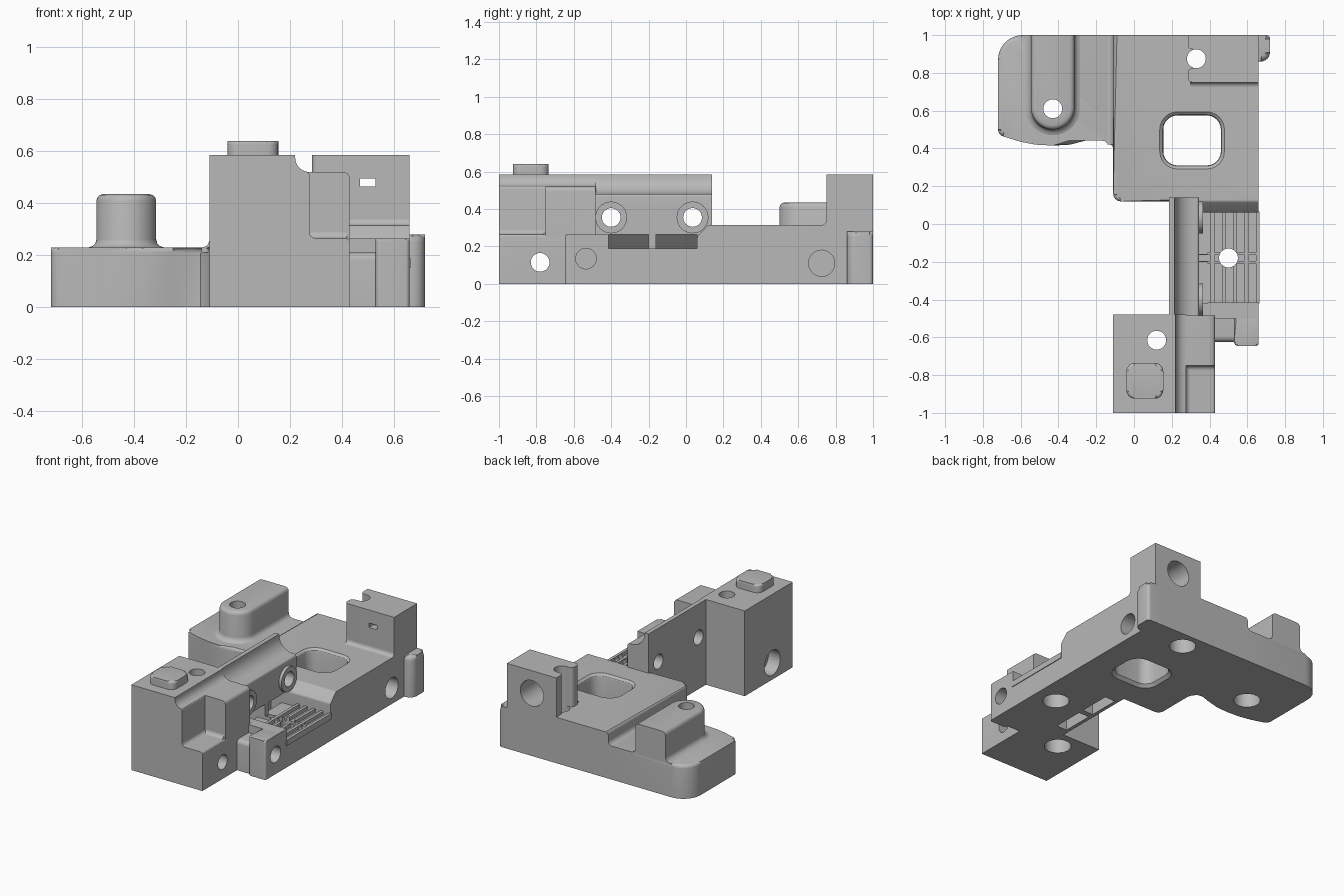
import bpy, bmesh, math
from mathutils import Vector

if "Cube" in bpy.data.objects:
    bpy.data.objects.remove(bpy.data.objects["Cube"], do_unlink=True)

grey = bpy.data.materials.new("plain grey")
grey.use_nodes = True
grey.diffuse_color = (0.48, 0.48, 0.48, 1)
grey.node_tree.nodes["Principled BSDF"].inputs["Base Color"].default_value = grey.diffuse_color

parts, cutters = [], []


def outline(pts, steps=6):
    """Closed 2D outline; a third value on a point is its corner radius."""
    out, n = [], len(pts)
    for i, p in enumerate(pts):
        c = Vector(p[:2])
        if len(p) < 3 or p[2] <= 0:
            out.append(c)
            continue
        d1 = (Vector(pts[i - 1][:2]) - c).normalized()
        d2 = (Vector(pts[(i + 1) % n][:2]) - c).normalized()
        half = d1.angle(d2) / 2
        t = p[2] / math.tan(half)
        mid = c + (d1 + d2).normalized() * p[2] / math.sin(half)
        a, b = c + d1 * t - mid, c + d2 * t - mid
        a0 = math.atan2(a.y, a.x)
        turn = (math.atan2(b.y, b.x) - a0 + math.pi) % (2 * math.pi) - math.pi
        for k in range(steps + 1):
            w = a0 + turn * k / steps
            out.append(mid + p[2] * Vector((math.cos(w), math.sin(w))))
    return out


def loft(name, layers, axis="z", bevel=0, group=None):
    """Skin matching outlines stacked along an axis."""
    place = {"z": lambda u, v, w: (u, v, w), "x": lambda u, v, w: (w, u, v),
             "y": lambda u, v, w: (u, w, v)}[axis]
    bm = bmesh.new()
    rings = [[bm.verts.new(place(p[0], p[1], w)) for p in pts] for pts, w in layers]
    for a, b in zip(rings, rings[1:]):
        for i in range(len(a)):
            bm.faces.new((a[i - 1], a[i], b[i], b[i - 1]))
    bm.faces.new(rings[0])
    cap = bm.faces.new(rings[-1])
    if bevel:
        edges = []
        for e in cap.edges:
            m = (e.verts[0].co + e.verts[1].co) / 2
            if m.y < 0.999 and abs(m.x - 0.66) > 0.001:
                edges.append(e)
        bmesh.ops.bevel(bm, geom=edges, offset=bevel, segments=4, profile=0.5, affect="EDGES")
    bmesh.ops.remove_doubles(bm, verts=bm.verts, dist=0.0001)
    bmesh.ops.recalc_face_normals(bm, faces=bm.faces)
    mesh = bpy.data.meshes.new(name)
    bm.to_mesh(mesh)
    bm.free()
    mesh.materials.append(grey)
    ob = bpy.data.objects.new(name, mesh)
    bpy.context.collection.objects.link(ob)
    (parts if group is None else group).append(ob)
    return ob


def prism(name, pts, lo, hi, axis="z", bevel=0, group=None):
    o = outline(pts)
    return loft(name, [(o, lo), (o, hi)], axis, bevel, group)


def rect(x0, x1, y0, y1, r=0, d=0):
    return [(x0 - d, y0 - d, r), (x1 + d, y0 - d, r), (x1 + d, y1 + d, r), (x0 - d, y1 + d, r)]


def rod(name, u, v, r, lo, hi, axis="z", group=None):
    circle = [(u + r * math.cos(k * math.pi / 16), v + r * math.sin(k * math.pi / 16)) for k in range(32)]
    return loft(name, [(circle, lo), (circle, hi)], axis, 0, group)


def cove(name, u, v, r, su, lo, hi, axis):
    """Concave fillet strip in an inside corner."""
    e = 0.02
    prism(name, [(u - su * e, v - e), (u + su * r, v - e), (u + su * r, v), (u, v, r),
                 (u, v + r), (u - su * e, v + r)], lo, hi, axis)


# Main plate, side ear and its raised boss
prism("main_plate", [(-.11, .12, .04), (.66, .12), (.66, 1), (-.11, 1)], 0, .315, bevel=.02)
prism("side_ear", [(-.72, 1, .13), (-.72, .472, .04), (-.6, .435), (-.52, .42), (-.43, .415), (-.34, .42),
                   (-.25, .443), (-.18, .465), (-.145, .46), (-.12, .435), (-.11, .4), (0, .4), (0, 1)],
      0, .23, bevel=.022)
cove("ear_fillet", -.11, .23, .03, -1, .42, 1, "y")


def stadium(w):
    arc = [(-.43 + w * math.cos(a), .615 + w * math.sin(a))
           for a in (math.pi + math.pi * k / 20 for k in range(21))]
    return [(-.43 - w, 1)] + arc + [(-.43 + w, 1)]


loft("ear_boss", [(stadium(.115 + d), z) for d, z in
                  ((.03, .225), (.03, .23), (.015, .235), (.004, .246), (0, .262), (0, .41),
                   (-.004, .423), (-.012, .431), (-.025, .435))])

# Back corner tower with open notch, and the small side lug
prism("back_tower", [(.66, .75), (.66, 1), (.285, 1), (.285, .925, .025), (.375, .925, .05),
                     (.375, .825, .05), (.285, .825, .025), (.285, .75, .025)], .2, .585)
cove("tower_fillet", .75, .315, .025, -1, .3, .66, "x")
prism("side_lug", [(.6, .86), (.72, .86, .05), (.72, 1, .02), (.6, 1)], 0, .28, bevel=.03)

# Guide wall with a scooped top and two screw collars
prism("guide_wall", [(.185, 0), (.185, .585), (.215, .585), (.215, .48, .1), (.345, .48, .015), (.345, 0)],
      -.5, .14, "y")
for y in (-.4, .035):
    rod("wall_collar", y, .355, .085, .3, .365, "x")

# Lower tray with end ledge, ramp, ribs and cross bars
prism("tray", [(-.5, 0), (-.5, .265), (-.415, .265), (-.415, .165), (.06, .165), (.06, .255, .02),
               (.12, .315, .02), (.2, .315), (.2, 0)], .2, .66, "x")
for k in range(5):
    x = .405 + k * .06
    prism("tray_rib", rect(x, x + .02, -.42, .065), .15, .19)
for y in (-.21, -.165):
    prism("tray_cross_bar", rect(.34, .645, y, y + .015), .15, .188)

# Front end tab and its web
prism("front_tab", [(.53, -.645, .02), (.66, -.645, .015), (.66, -.48), (.53, -.48)], 0, .265, bevel=.012)
prism("tab_web", [(-.625, 0), (-.625, .21, .03), (-.48, .21), (-.48, 0)], .4, .56, "x")

# Front block: tall core, low step and high step, with a raised pad
prism("front_block", [(-.11, 0), (-.11, .585), (.22, .585), (.22, .52, .055), (.275, .52, .012),
                      (.275, .265, .025), (.43, .265, .015), (.43, 0)], -1, -.48, "y")
prism("front_step", [(.1, 0), (.1, .52), (.43, .52, .025), (.43, 0)], -.75, -.485, "y")
cove("step_fillet", -.75, .265, .025, -1, .28, .42, "x")
prism("top_pad", rect(-.04, .155, -.925, -.735, .045), .57, .64, bevel=.015)

# Screw holes with recesses underneath
for x, y in ((.33, .875), (-.43, .61), (.5, -.18), (.12, -.615)):
    rod("screw_hole", x, y, .05, -.1, .8, "z", cutters)
    rod("screw_recess", x, y, .085, -.1, .1, "z", cutters)

# Cross holes
for y, z, r, lo, hi in ((-.78, .115, .05, -.3, .6), (-.78, .115, .085, -.3, -.02),
                        (-.4, .355, .05, .1, .5), (.035, .355, .05, .1, .5),
                        (-.535, .135, .055, .55, .8), (.725, .11, .07, .5, .8)):
    rod("cross_hole", y, z, r, lo, hi, "x", cutters)

# Tower bore and its small slot
rod("tower_bore", .47, .43, .088, .8, 1.1, "y", cutters)
prism("tower_slot", rect(.47, .53, .465, .495), .7, .85, "y", group=cutters)

# Plate window with eased rims
loft("plate_window", [(outline(rect(.155, .46, .31, .575, .075 + d, d)), z) for d, z in
                      ((.02, -.1), (.02, 0), (0, .02), (0, .29), (.004, .303), (.02, .316), (.02, .4))],
     group=cutters)

# Air ducts through the wall foot
for y in (-.42, -.16):
    prism("air_duct", [(.21, -.1), (.29, -.1), (.29, .165), (.39, .165), (.39, .265), (.3, .265), (.21, .17)],
          y, y + .22, "y", group=cutters)


def bounds(ob):
    cs = [v.co for v in ob.data.vertices]
    return [(min(c[i] for c in cs), max(c[i] for c in cs)) for i in range(3)]


# Cut every part that a cutter touches, then smooth it
for ob in parts:
    bpy.ops.object.select_all(action="DESELECT")
    bpy.context.view_layer.objects.active = ob
    ob.select_set(True)
    for cut in cutters:
        cut.hide_render = True
        if all(a[0] < b[1] and b[0] < a[1] for a, b in zip(bounds(ob), bounds(cut))):
            mod = ob.modifiers.new("cut", "BOOLEAN")
            mod.operation, mod.solver, mod.object = "DIFFERENCE", "EXACT", cut
            bpy.ops.object.modifier_apply(modifier=mod.name)
    bpy.ops.object.shade_smooth_by_angle(angle=math.radians(32))

for cut in cutters:
    bpy.data.objects.remove(cut, do_unlink=True)
